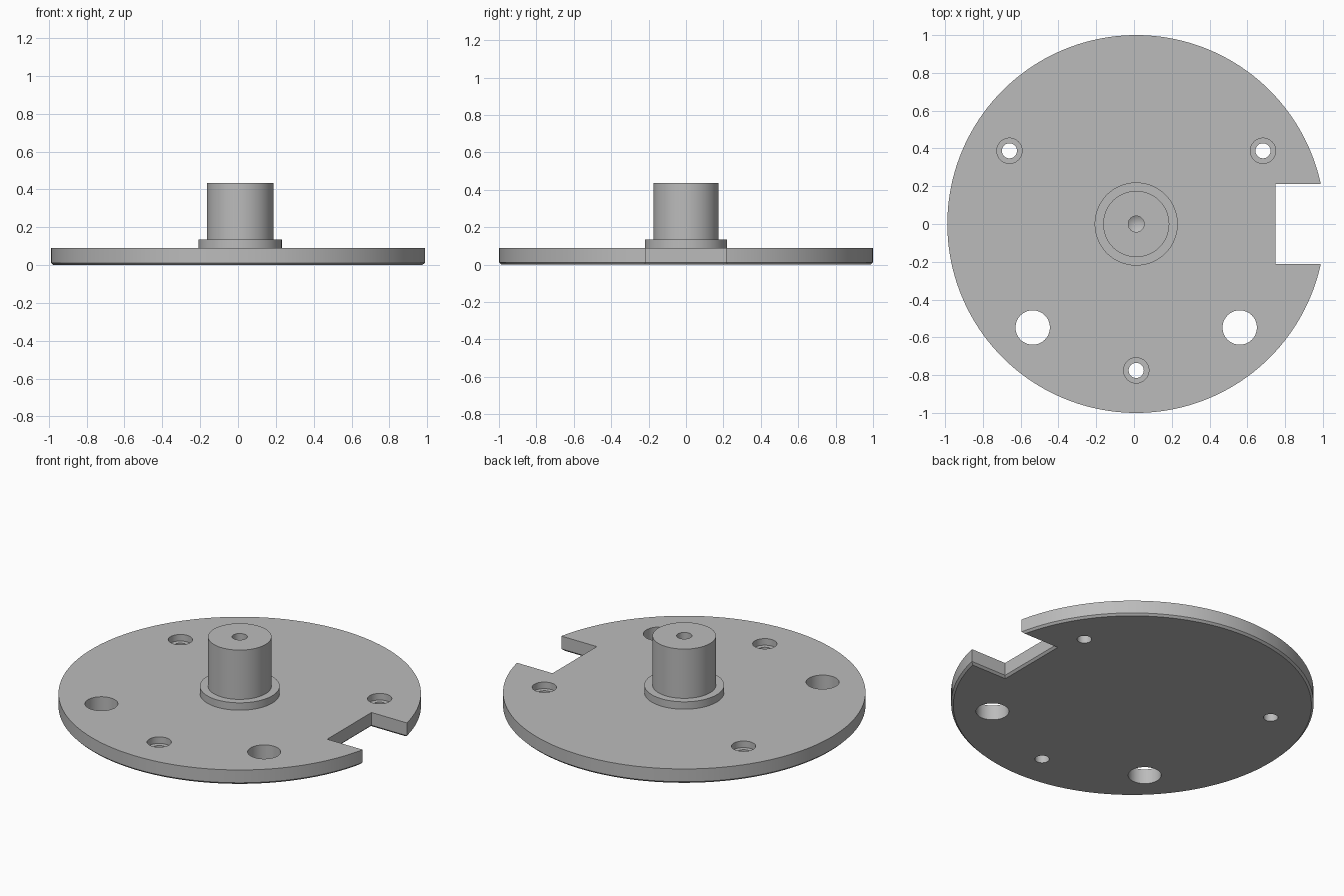
import bpy
import bmesh
from math import pi, radians, sin, cos

if "Cube" in bpy.data.objects:
    bpy.data.objects.remove(bpy.data.objects["Cube"], do_unlink=True)

CX = 0.0117          # disc axis, shifted because the notch trims one side
CHAMFER = 0.012
THICK = 0.09

grey = bpy.data.materials.new("plain grey")
grey.use_nodes = True
colour = (0.5, 0.5, 0.5, 1)
grey.diffuse_color = colour
grey.node_tree.nodes["Principled BSDF"].inputs["Base Color"].default_value = colour


def make_object(name, bm):
    bmesh.ops.recalc_face_normals(bm, faces=bm.faces)
    mesh = bpy.data.meshes.new(name)
    bm.to_mesh(mesh)
    bm.free()
    mesh.materials.append(grey)
    obj = bpy.data.objects.new(name, mesh)
    bpy.context.collection.objects.link(obj)
    return obj


def lathe(name, profile, x, y, steps):
    """Revolve an (r, z) profile that starts and ends on the axis."""
    bm = bmesh.new()
    verts = [bm.verts.new((r, 0, z)) for r, z in profile]
    edges = [bm.edges.new(pair) for pair in zip(verts, verts[1:])]
    bmesh.ops.spin(bm, geom=verts + edges, cent=(0, 0, 0), axis=(0, 0, 1),
                   angle=2 * pi, steps=steps)
    bmesh.ops.remove_doubles(bm, verts=bm.verts, dist=0.0001)
    bmesh.ops.translate(bm, verts=bm.verts, vec=(x, y, 0))
    return make_object(name, bm)


def notch_cutter():
    """Rectangular slot that flares outward below the chamfer height."""
    bm = bmesh.new()
    rings = []
    for z, grow in ((-CHAMFER, 2 * CHAMFER), (CHAMFER, 0), (0.2, 0)):
        x0, half = 0.75 - grow, 0.213 + grow
        rings.append([bm.verts.new((x, y, z)) for x, y in
                      ((x0, -half), (1.2, -half), (1.2, half), (x0, half))])
    for low, high in zip(rings, rings[1:]):
        for i in range(4):
            j = (i + 1) % 4
            bm.faces.new((low[i], low[j], high[j], high[i]))
    bm.faces.new(rings[0])
    bm.faces.new(rings[-1])
    return make_object("notch_cutter", bm)


# Flange plate, collar and post with a drilled centre hole
flange = lathe("flange_with_post", [
    (0, 0), (1 - CHAMFER, 0), (1, CHAMFER), (1, THICK),
    (0.22, THICK), (0.22, 0.135), (0.175, 0.135), (0.175, 0.435),
    (0.042, 0.435), (0.042, 0.335), (0, 0.31)], CX, 0, 160)

# Cutters: edge notch, three counterbored screw holes, two large plain holes
cutters = [notch_cutter()]
for i, angle in enumerate((30, 150, 270)):
    a = radians(angle)
    cutters.append(lathe(f"screw_hole_cutter_{i + 1}", [
        (0, -0.1), (0.04, -0.1), (0.04, 0.05), (0.067, 0.05),
        (0.067, 0.2), (0, 0.2)],
        CX + 0.775 * cos(a), 0.775 * sin(a), 48))
for side in (-1, 1):
    cutters.append(lathe(f"large_hole_cutter_{'left' if side > 0 else 'right'}", [
        (0, -0.1), (0.091, -0.1), (0.091, 0.2), (0, 0.2)],
        CX + side * 0.548, -0.548, 64))

for cutter in cutters:
    cut = flange.modifiers.new(cutter.name, "BOOLEAN")
    cut.operation = "DIFFERENCE"
    cut.solver = "EXACT"
    cut.object = cutter

# Apply the cuts, then drop the cutters
bpy.context.view_layer.update()
evaluated = flange.evaluated_get(bpy.context.evaluated_depsgraph_get())
result = bpy.data.meshes.new_from_object(evaluated)
flange.modifiers.clear()
flange.data = result
for cutter in cutters:
    bpy.data.objects.remove(cutter, do_unlink=True)

# Smooth round walls, sharp rims
bpy.ops.object.select_all(action="DESELECT")
flange.select_set(True)
bpy.context.view_layer.objects.active = flange
bpy.ops.object.shade_smooth_by_angle(angle=radians(25))
